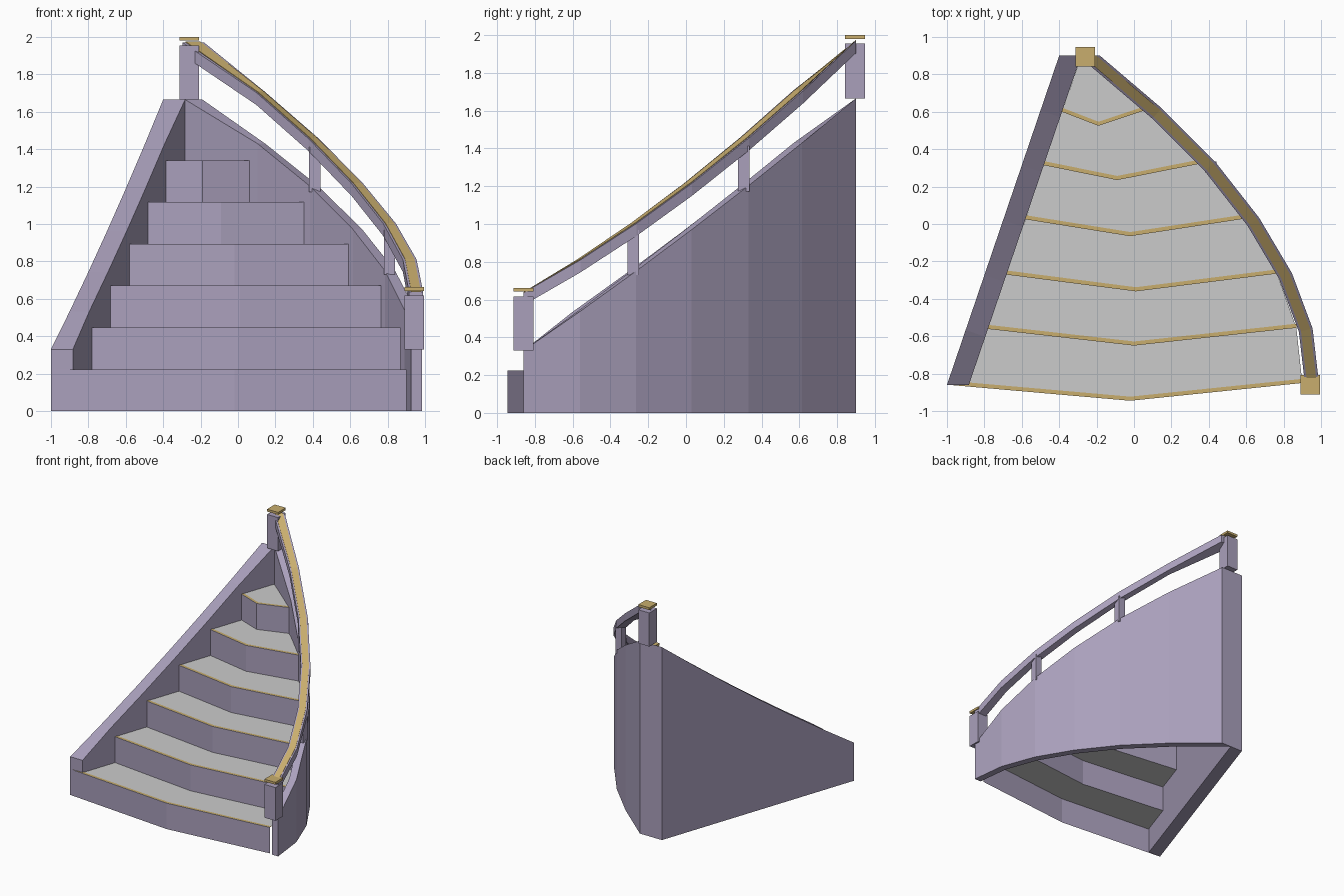
import bpy, bmesh
from mathutils import Vector

cube = bpy.data.objects.get("Cube")
if cube:
    bpy.data.objects.remove(cube)


def material(name, rgb):
    m = bpy.data.materials.new(name)
    m.use_nodes = True
    m.diffuse_color = (*rgb, 1)
    m.node_tree.nodes["Principled BSDF"].inputs["Base Color"].default_value = (*rgb, 1)
    return m


PURPLE = material("muted_purple", (0.40, 0.35, 0.50))
GREY = material("light_grey", (0.60, 0.60, 0.60))
GOLD = material("dull_gold", (0.58, 0.42, 0.155))


def make(name, mat, verts, faces, solid=True):
    bm = bmesh.new()
    vs = [bm.verts.new(v) for v in verts]
    for f in faces:
        bm.faces.new([vs[i] for i in f])
    if solid:
        bmesh.ops.recalc_face_normals(bm, faces=bm.faces)
    mesh = bpy.data.meshes.new(name)
    bm.to_mesh(mesh)
    bm.free()
    mesh.materials.append(mat)
    ob = bpy.data.objects.new(name, mesh)
    bpy.context.collection.objects.link(ob)
    return ob


def box(name, mat, x, y, z0, z1, w):
    h = w / 2
    ring = [(x - h, y - h), (x + h, y - h), (x + h, y + h), (x - h, y + h)]
    verts = [(*p, z) for z in (z0, z1) for p in ring]
    sides = [(i, (i + 1) % 4, (i + 1) % 4 + 4, i + 4) for i in range(4)]
    make(name, mat, verts, sides + [(3, 2, 1, 0), (4, 5, 6, 7)])


FRONT, BACK = -0.86, 0.90


def slope(y):
    """Height of the wall tops, sagging slightly in the middle."""
    t = (y - FRONT) / (BACK - FRONT)
    return 0.33 + 1.335 * t - 0.14 * t * (1 - t)


def rail_top(y):
    t = (y - FRONT) / (BACK - FRONT)
    return slope(y) + 0.25 + 0.06 * (2 * t - 1) ** 2


def side_offset(path, d):
    """Offset a plan path sideways, with mitres and ends cut along x."""
    pts = [Vector(p) for p in path]
    normals = []
    for a, b in zip(pts, pts[1:]):
        t = (b - a).normalized()
        normals.append(Vector((t.y, -t.x)))
    out = []
    for i, p in enumerate(pts):
        if i in (0, len(pts) - 1):
            n = normals[0 if i == 0 else -1]
            out.append(p + Vector((d / n.x, 0)))
        else:
            m = (normals[i - 1] + normals[i]).normalized()
            out.append(p + m * (d / m.dot(normals[i])))
    return out


def ribbon(name, mat, path, d0, d1, low, high):
    """Sweep a rectangular section along a plan path."""
    verts = []
    for c, a, b in zip(path, side_offset(path, d0), side_offset(path, d1)):
        lo, hi = low(c[1]), high(c[1])
        verts += [(a.x, a.y, lo), (b.x, b.y, lo), (b.x, b.y, hi), (a.x, a.y, hi)]
    n = len(path)
    faces = [(4 * i + j, 4 * i + (j + 1) % 4, 4 * i + 4 + (j + 1) % 4, 4 * i + 4 + j)
             for i in range(n - 1) for j in range(4)]
    faces += [(0, 1, 2, 3), tuple(4 * n - 4 + j for j in range(4))]
    make(name, mat, verts, faces)


# Side walls
straight = [(-1 + 0.6 * i / 6, FRONT + (BACK - FRONT) * i / 6) for i in range(7)]
curve = [(0.985, FRONT), (0.95, -0.56), (0.84, -0.265), (0.665, 0.03),
         (0.43, 0.33), (0.145, 0.615), (-0.19, BACK)]
ribbon("straight_wall", PURPLE, straight, 0, 0.111, lambda y: 0, slope)
ribbon("curved_wall", PURPLE, curve, -0.06, 0, lambda y: 0, slope)

# Steps: each front edge is a shallow V of left, middle and right points
STEP = 0.2233
edges = [
    [(-0.99, -0.86), (-0.02, -0.945), (0.90, -0.85)],
    [(-0.79, -0.56), (0.0, -0.65), (0.868, -0.555)],
    [(-0.685, -0.27), (0.01, -0.36), (0.765, -0.265)],
    [(-0.58, 0.025), (-0.02, -0.065), (0.60, 0.03)],
    [(-0.485, 0.315), (-0.09, 0.235), (0.365, 0.325)],
    [(-0.385, 0.60), (-0.19, 0.525), (0.065, 0.61)],
    [(-0.285, 0.89), (-0.28, 0.89), (-0.275, 0.89)],
]
strip_faces = [(0, 1, 4, 3), (1, 2, 5, 4)]
for i, (near, far) in enumerate(zip(edges, edges[1:])):
    z = STEP * (i + 1)
    make(f"riser_{i + 1}", PURPLE,
         [(*p, z - STEP) for p in near] + [(*p, z) for p in near], strip_faces, False)
    make(f"tread_{i + 1}", GREY,
         [(*p, z) for p in near] + [(*p, z) for p in far], strip_faces, False)
    make(f"nosing_{i + 1}", GOLD,
         [(*p, z + 0.002) for p in near] + [(x, y + 0.022, z + 0.002) for x, y in near],
         strip_faces, False)

# Handrail with a gold top strip
ribbon("handrail", PURPLE, curve, -0.07, 0.005,
       lambda y: rail_top(y) - 0.07, lambda y: rail_top(y) - 0.004)
ribbon("handrail_strip", GOLD, curve, -0.058, -0.007,
       lambda y: rail_top(y) - 0.004, rail_top)

# Intermediate posts
for name, x, y in (("upper_post", 0.41, 0.305), ("lower_post", 0.81, -0.28)):
    box(name, PURPLE, x, y, slope(y) - 0.01, slope(y) + 0.23, 0.06)

# Newel posts with raised caps
for name, x, y, z, top in (("front", 0.943, -0.86, 0.33, 0.617),
                           ("back", -0.26, 0.895, 1.665, 1.955)):
    box(name + "_newel", PURPLE, x, y, z, top, 0.105)
    box(name + "_newel_cap", GOLD, x, y, top + 0.025, top + 0.045, 0.105)
